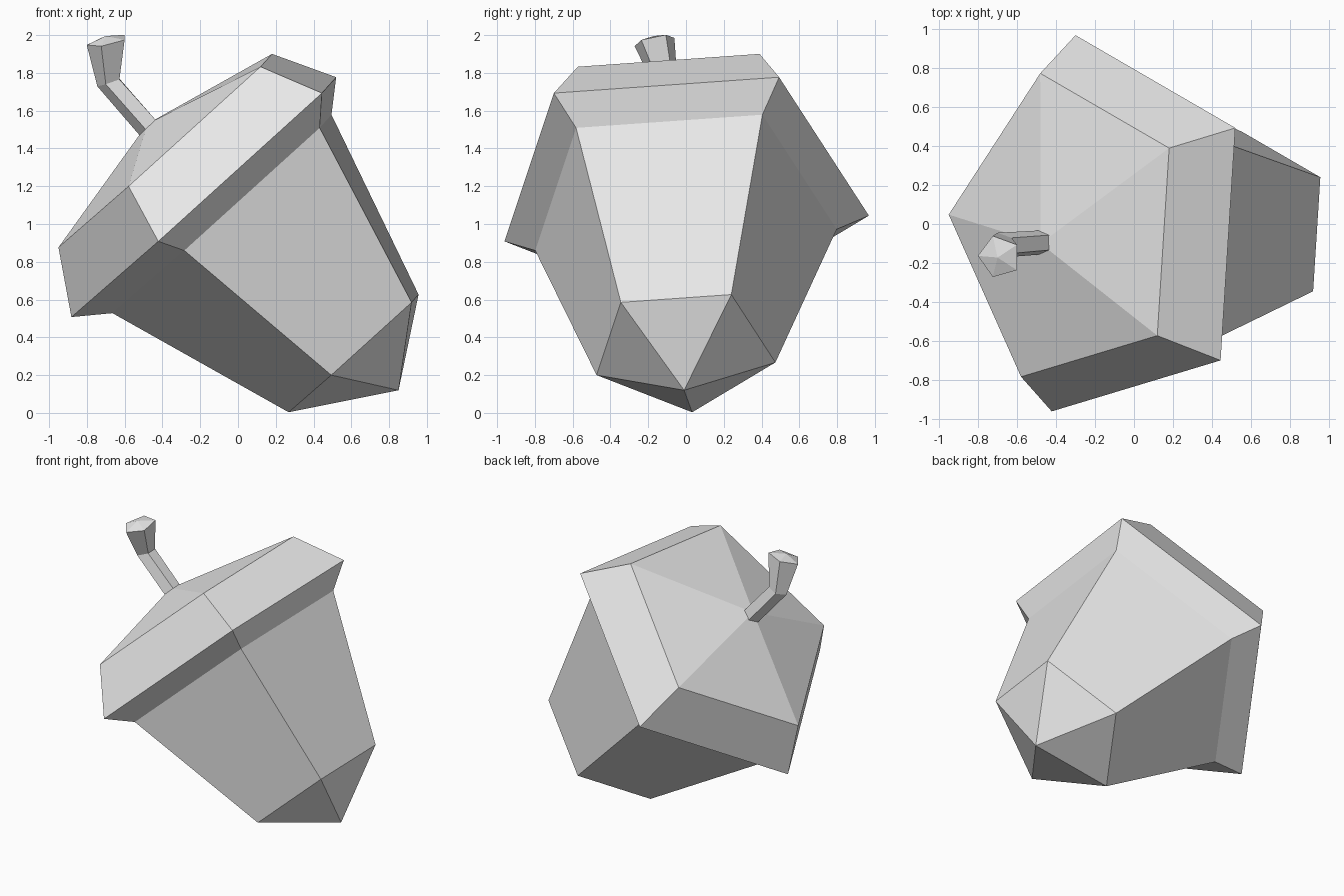
import bpy
from math import cos, sin, tau
from mathutils import Vector

if "Cube" in bpy.data.objects:
    bpy.data.objects.remove(bpy.data.objects["Cube"], do_unlink=True)

SIDES = 5
grey = bpy.data.materials.new("light grey")
grey.use_nodes = True
grey.diffuse_color = (0.8, 0.8, 0.8, 1)
grey.node_tree.nodes["Principled BSDF"].inputs["Base Color"].default_value = (0.8, 0.8, 0.8, 1)


def ring(center, axis, toward, radius):
    """Regular polygon around an axis, with its first corner facing 'toward'."""
    axis = Vector(axis).normalized()
    u = Vector(toward)
    u = (u - axis * u.dot(axis)).normalized()
    v = axis.cross(u)
    return [Vector(center) + radius * (cos(tau * i / SIDES) * u + sin(tau * i / SIDES) * v)
            for i in range(SIDES)]


def loft(name, rings, start=None, end=None):
    """Skin rings listed along their axis; optional points close the ends as fans."""
    verts = [p for r in rings for p in r]
    faces = []
    steps = [(i, (i + 1) % SIDES) for i in range(SIDES)]
    for k in range(len(rings) - 1):
        a, b = k * SIDES, (k + 1) * SIDES
        faces += [(a + i, a + j, b + j, b + i) for i, j in steps]
    if start is not None:
        verts.append(Vector(start))
        faces += [(j, i, len(verts) - 1) for i, j in steps]
    if end is not None:
        verts.append(Vector(end))
        last = (len(rings) - 1) * SIDES
        faces += [(last + i, last + j, len(verts) - 1) for i, j in steps]
    mesh = bpy.data.meshes.new(name)
    mesh.from_pydata(verts, [], faces)
    mesh.materials.append(grey)
    obj = bpy.data.objects.new(name, mesh)
    bpy.context.collection.objects.link(obj)
    return obj


# Leaning axis shared by nut and cap, measured from the cap rim
AXIS = Vector((-0.67, -0.01, 0.743)).normalized()
RIM = Vector((-0.128, -0.026, 1.186))
CORNER = (-0.752, 0.096, -0.686)


def body_ring(height, radius):
    return ring(RIM + AXIS * height, AXIS, CORNER, radius)


# Nut: pointed tip, tapering sides
neck = body_ring(-0.13, 0.843)
loft("nut", [body_ring(-1.144, 0.5), neck], start=(0.85, -0.01, 0.12))

# Cap: underside lip, sloped band, low off-centre peak
loft("cap", [neck, body_ring(0, 1.019), body_ring(0.32, 0.822)], end=(-0.48, -0.1, 1.53))

# Stem: bent stalk flaring to a low pointed end
LEFTWARD = (-1, 0, 0)
loft("stem", [
    ring((-0.47, -0.095, 1.51), (-0.66, 0, 0.75), LEFTWARD, 0.065),
    ring((-0.68, -0.11, 1.75), (-0.32, -0.05, 0.95), LEFTWARD, 0.068),
    ring((-0.69, -0.168, 1.97), (-0.2, -0.2, 0.96), LEFTWARD, 0.113),
], end=(-0.70, -0.172, 1.995))
